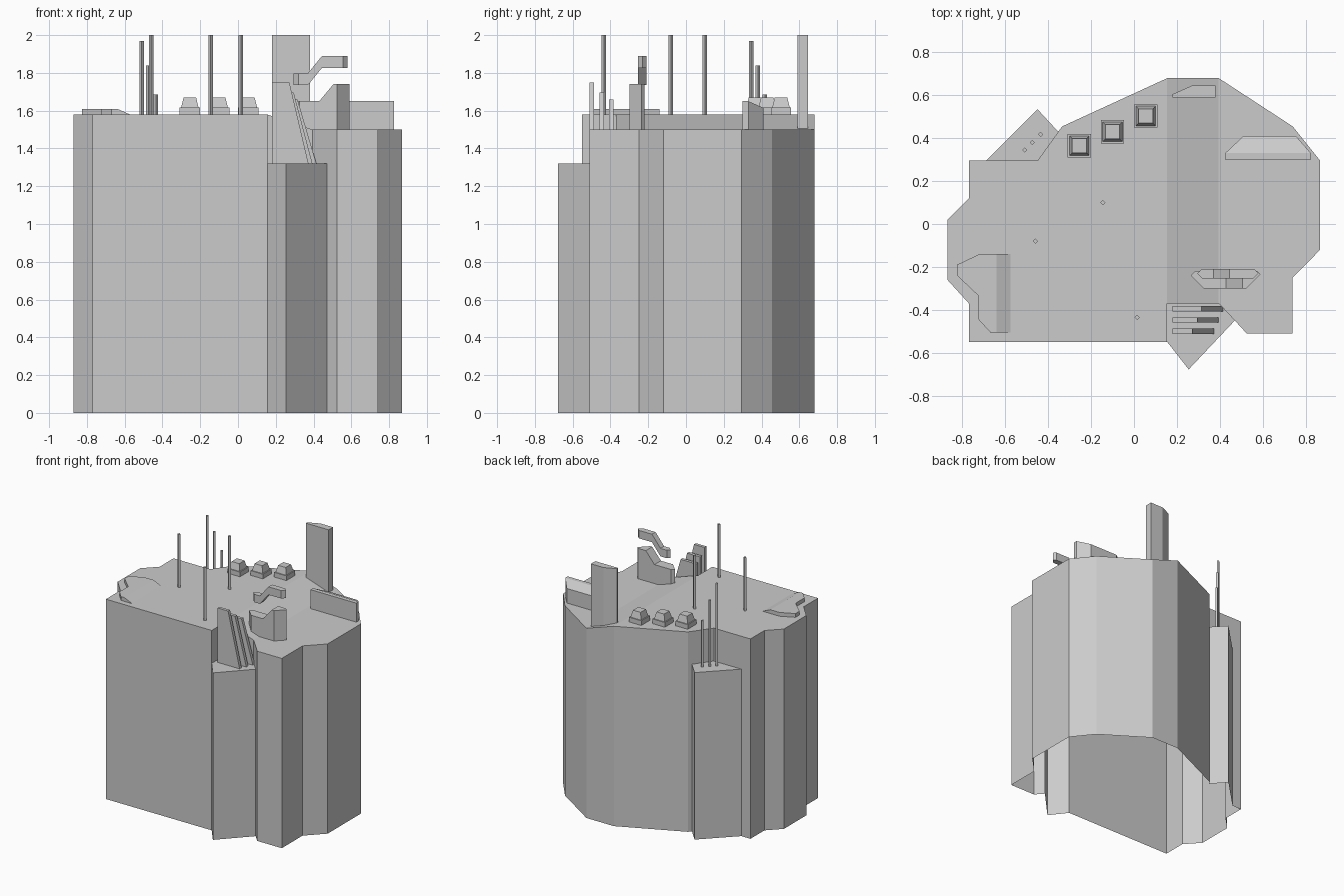
import bpy, bmesh
from mathutils import Vector

if "Cube" in bpy.data.objects:
    bpy.data.objects.remove(bpy.data.objects["Cube"])


def finish(name, bm):
    bmesh.ops.remove_doubles(bm, verts=bm.verts, dist=0.0005)
    bmesh.ops.recalc_face_normals(bm, faces=bm.faces)
    me = bpy.data.meshes.new(name)
    bm.to_mesh(me)
    bm.free()
    ob = bpy.data.objects.new(name, me)
    bpy.context.collection.objects.link(ob)
    return ob


def ramp(axis, a, za, b, zb):
    """Height that is flat, slopes from a to b, then is flat again."""
    return lambda co: za + (zb - za) * min(1, max(0, (co[axis] - a) / (b - a)))


def shell(name, polys, top, base, cuts=(), closed=False):
    """Roof polygons at height top(co), with walls down to base(mid, co)."""
    bm = bmesh.new()
    for p in polys:
        bm.faces.new([bm.verts.new((x, y, 0)) for x, y in p])
    bmesh.ops.remove_doubles(bm, verts=bm.verts, dist=0.0005)
    for axis, pos in cuts:
        co, no = Vector((0, 0, 0)), Vector((0, 0, 0))
        co[axis], no[axis] = pos, 1
        bmesh.ops.bisect_plane(bm, geom=bm.verts[:] + bm.edges[:] + bm.faces[:],
                               plane_co=co, plane_no=no, dist=0.0001)
    for v in bm.verts:
        v.co.z = top(v.co)
    rim = [e for e in bm.edges if e.is_boundary]
    roofs = bm.faces[:]
    for e in rim:
        a, b = e.verts
        mid = (a.co + b.co) / 2
        za, zb = base(mid, a.co), base(mid, b.co)
        if abs(mid.z - (za + zb) / 2) > 0.001:
            bm.faces.new([a, b, bm.verts.new((b.co.x, b.co.y, zb)),
                          bm.verts.new((a.co.x, a.co.y, za))])
    if closed:
        for f in roofs:
            bm.faces.new([bm.verts.new((v.co.x, v.co.y, base(v.co, v.co)))
                          for v in reversed(f.verts)])
    return finish(name, bm)


def loft(name, rings):
    """Skin a stack of vertex rings and cap the ends."""
    bm = bmesh.new()
    vs = [[bm.verts.new(p) for p in r] for r in rings]
    n = len(vs[0])
    for lo, hi in zip(vs, vs[1:]):
        for i in range(n):
            j = (i + 1) % n
            bm.faces.new([lo[i], lo[j], hi[j], hi[i]])
    bm.faces.new(vs[0][::-1])
    bm.faces.new(vs[-1])
    return finish(name, bm)


LOW = 1.32
roof = ramp(0, 0.155, 1.58, 0.395, 1.5)


def tower_base(mid, co):
    # walls above the two low bays stop at the bay roof
    front = 0.15 < mid.x < 0.45 and -0.5 < mid.y < -0.3
    rear = -0.6 < mid.x < -0.38 and 0.2 < mid.y < 0.4
    return LOW if front or rear else 0


# Main hollow body: high roof, sloped strip, lower roof
left = [(0.155, 0.68), (-0.335, 0.455), (-0.353, 0.43), (-0.45, 0.295), (-0.69, 0.295),
        (-0.77, 0.295), (-0.77, 0.12), (-0.87, 0.02), (-0.87, -0.26), (-0.77, -0.37),
        (-0.77, -0.55), (0.155, -0.55), (0.155, -0.37)]
slope = [(0.155, 0.68), (0.155, -0.37), (0.395, -0.37), (0.395, 0.68)]
right = [(0.395, 0.68), (0.395, -0.37), (0.47, -0.45), (0.525, -0.51), (0.74, -0.51),
         (0.74, -0.25), (0.868, -0.12), (0.868, 0.295), (0.74, 0.455)]
shell("tower_body", [left, slope, right], roof, tower_base)

# Low bays against the body
shell("front_bay", [[(0.155, -0.37), (0.155, -0.55), (0.255, -0.678), (0.47, -0.45),
                     (0.395, -0.37)]], lambda c: LOW, tower_base)
shell("rear_bay", [[(-0.69, 0.295), (-0.45, 0.295), (-0.353, 0.43), (-0.45, 0.535)]],
      lambda c: LOW, tower_base)

# Raised roof plate
shell("roof_plate", [[(-0.825, -0.19), (-0.72, -0.14), (-0.575, -0.14), (-0.575, -0.505),
                      (-0.67, -0.505), (-0.725, -0.445), (-0.725, -0.335), (-0.825, -0.24)][::-1]],
      ramp(0, -0.64, 1.61, -0.575, 1.581), lambda m, c: 1.58, [(0, -0.64)])

# Tall rear fin and side parapet
shell("tall_fin", [[(0.18, 0.59), (0.38, 0.59), (0.38, 0.645), (0.27, 0.645), (0.18, 0.605)]],
      lambda c: 2.0, lambda m, c: 1.5)
shell("side_parapet", [[(0.425, 0.30), (0.825, 0.30), (0.825, 0.33), (0.755, 0.41),
                        (0.51, 0.41), (0.425, 0.33)]],
      ramp(1, 0.33, 1.65, 0.41, 1.615), lambda m, c: 1.5, [(1, 0.33)])

# Pedestal with a floating stepped canopy above it
shell("pedestal", [[(0.265, -0.24), (0.325, -0.30), (0.525, -0.30), (0.59, -0.235),
                    (0.575, -0.22), (0.285, -0.22)]],
      ramp(0, 0.43, 1.65, 0.505, 1.74), lambda m, c: 1.5, [(0, 0.43), (0, 0.505)])
canopy = ramp(0, 0.37, 1.798, 0.445, 1.89)
shell("canopy", [[(0.295, -0.23), (0.32, -0.255), (0.555, -0.255), (0.58, -0.23),
                  (0.56, -0.21), (0.315, -0.21)]],
      canopy, lambda m, c: canopy(c) - 0.063, [(0, 0.37), (0, 0.445)], closed=True)

# Sloped slats on the front bay
for i, (y, xt, xb, zt) in enumerate([(-0.50, 0.272, 0.373, 1.75), (-0.447, 0.295, 0.394, 1.695),
                                     (-0.395, 0.315, 0.415, 1.66)]):
    side = [(0.18, LOW), (xb, LOW), (xt, zt), (0.18, zt)]
    loft(f"slat_{i}", [[(x, y + d, z) for x, z in side] for d in (-0.012, 0.012)])

# Stepped roof vents
for i, (x, y) in enumerate([(-0.255, 0.365), (-0.10, 0.43), (0.055, 0.503)]):
    loft(f"roof_vent_{i}", [[(x + sx * h, y + sy * h, z) for sx, sy in
                             ((-1, -1), (1, -1), (1, 1), (-1, 1))]
                            for h, z in ((0.054, 1.58), (0.054, 1.617), (0.046, 1.617), (0.033, 1.67))])

# Diamond section antennas
for i, (x, y, z0, z1) in enumerate([(-0.51, 0.345, LOW, 1.97), (-0.474, 0.38, LOW, 1.84),
                                    (-0.435, 0.418, LOW, 1.685), (-0.46, -0.08, 1.58, 2.0),
                                    (-0.145, 0.10, 1.58, 2.0), (0.015, -0.435, 1.58, 2.0)]):
    r = 0.012
    loft(f"antenna_{i}", [[(x + r, y, z), (x, y + r, z), (x - r, y, z), (x, y - r, z)]
                          for z in (z0, z1)])
